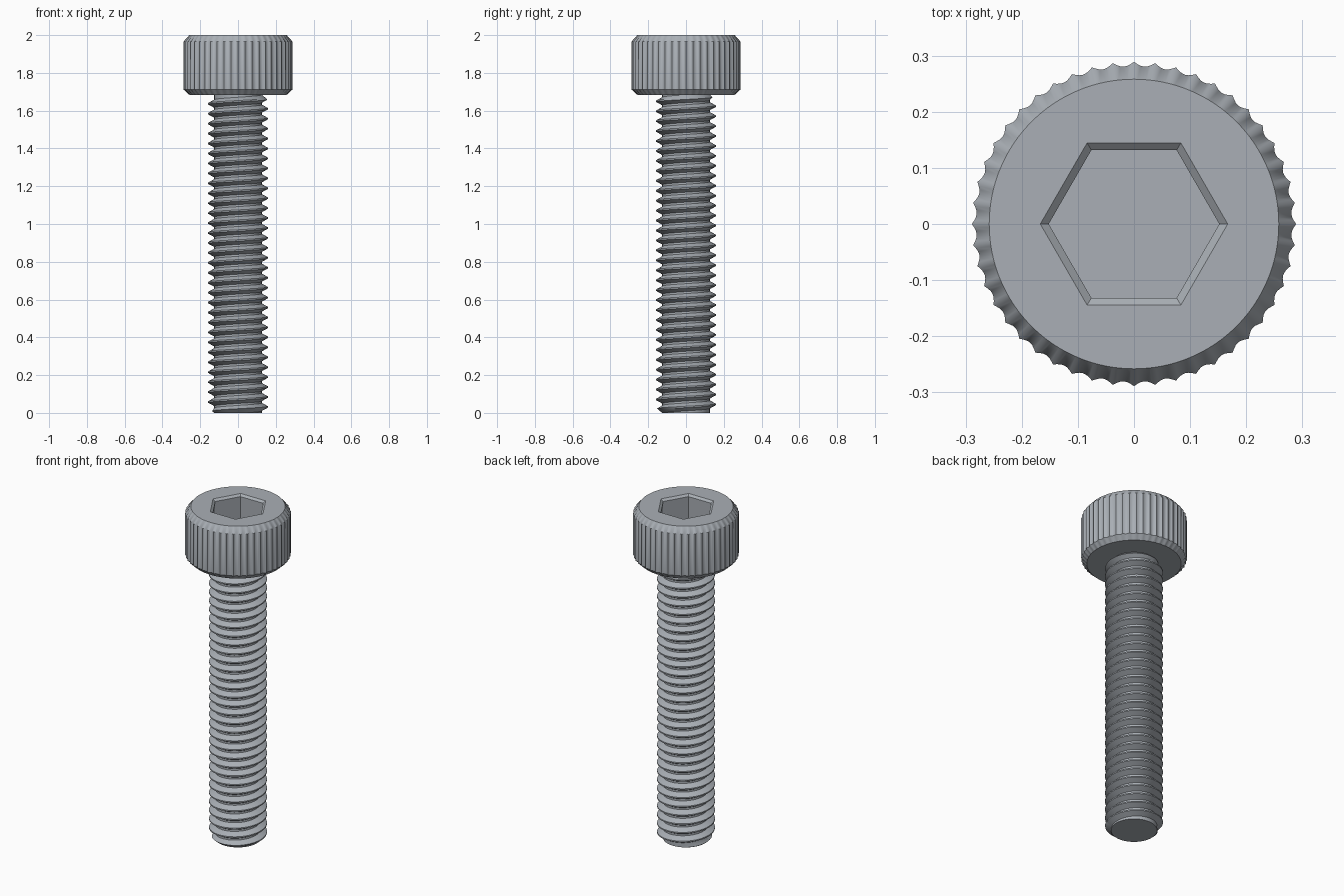
import bpy, bmesh
from math import sin, cos, pi, radians

if "Cube" in bpy.data.objects:
    bpy.data.objects.remove(bpy.data.objects["Cube"])

PITCH = 2 / 38           # thread spacing
HEAD_Z = 2 - 6 * PITCH   # underside of the head
CREST, ROOT = 0.158, 0.126

steel = bpy.data.materials.new("brushed steel")
steel.use_nodes = True
steel.diffuse_color = (0.40, 0.43, 0.465, 1)
steel.node_tree.nodes["Principled BSDF"].inputs["Base Color"].default_value = steel.diffuse_color


def finish(bm, name):
    bmesh.ops.recalc_face_normals(bm, faces=bm.faces)
    mesh = bpy.data.meshes.new(name)
    bm.to_mesh(mesh)
    bm.free()
    mesh.materials.append(steel)
    ob = bpy.data.objects.new(name, mesh)
    bpy.context.collection.objects.link(ob)
    bpy.ops.object.select_all(action="DESELECT")
    bpy.context.view_layer.objects.active = ob
    ob.select_set(True)
    bpy.ops.object.shade_smooth_by_angle(angle=radians(35))


def ring(bm, count, radius, z):
    """Closed ring of vertices; radius is a function of the angle."""
    angles = [2 * pi * i / count for i in range(count)]
    return [bm.verts.new((radius(a) * cos(a), radius(a) * sin(a), z)) for a in angles]


def skin(bm, rings):
    for low, high in zip(rings, rings[1:]):
        for i in range(len(low)):
            j = (i + 1) % len(low)
            bm.faces.new((low[i], low[j], high[j], high[i]))


def loop_edges(bm, loop):
    return [bm.edges.get((loop[i - 1], loop[i])) for i in range(len(loop))]


# Knurled head with chamfered rims
TEETH = 48
knurl = lambda a: 0.289 - 0.008 * abs(sin(TEETH * a / 2))
rim = lambda a: 0.258
bm = bmesh.new()
outer = [ring(bm, TEETH * 6, r, z) for r, z in
         ((rim, HEAD_Z), (knurl, HEAD_Z + 0.028), (knurl, 1.965), (rim, 2))]
skin(bm, outer)
bm.faces.new(outer[0])

# Hexagonal socket sunk into the head
socket = [ring(bm, 6, lambda a, r=r: r, z) for r, z in
          ((0.167, 2), (0.152, 1.988), (0.152, 1.84))]
skin(bm, socket)
bm.faces.new(socket[-1])
bmesh.ops.triangle_fill(bm, use_beauty=True,
                        edges=loop_edges(bm, outer[-1]) + loop_edges(bm, socket[0]))
finish(bm, "socket_head")

# Threaded shank: a helical sheet, trimmed and tapered at both ends
STEPS = 72
profile = ((0, ROOT), (0.2, ROOT), (0.53, CREST), (0.67, CREST))
bm = bmesh.new()
rows = []
for turn in range(-2, 34):
    for offset, radius in profile:
        row = []
        for s in range(STEPS + 1):
            a = 2 * pi * s / STEPS
            z = min(max((turn + offset + s / STEPS) * PITCH, 0), HEAD_Z)
            r = min(radius, ROOT + 1.2 * z, ROOT + 1.2 * (HEAD_Z - z))
            row.append(bm.verts.new((r * cos(a), r * sin(a), z)))
        rows.append(row)
for low, high in zip(rows, rows[1:]):
    for s in range(STEPS):
        bm.faces.new((low[s], low[s + 1], high[s + 1], high[s]))
bmesh.ops.remove_doubles(bm, verts=bm.verts, dist=0.0001)
bmesh.ops.holes_fill(bm, edges=[e for e in bm.edges if e.is_boundary], sides=0)
finish(bm, "threaded_shank")
